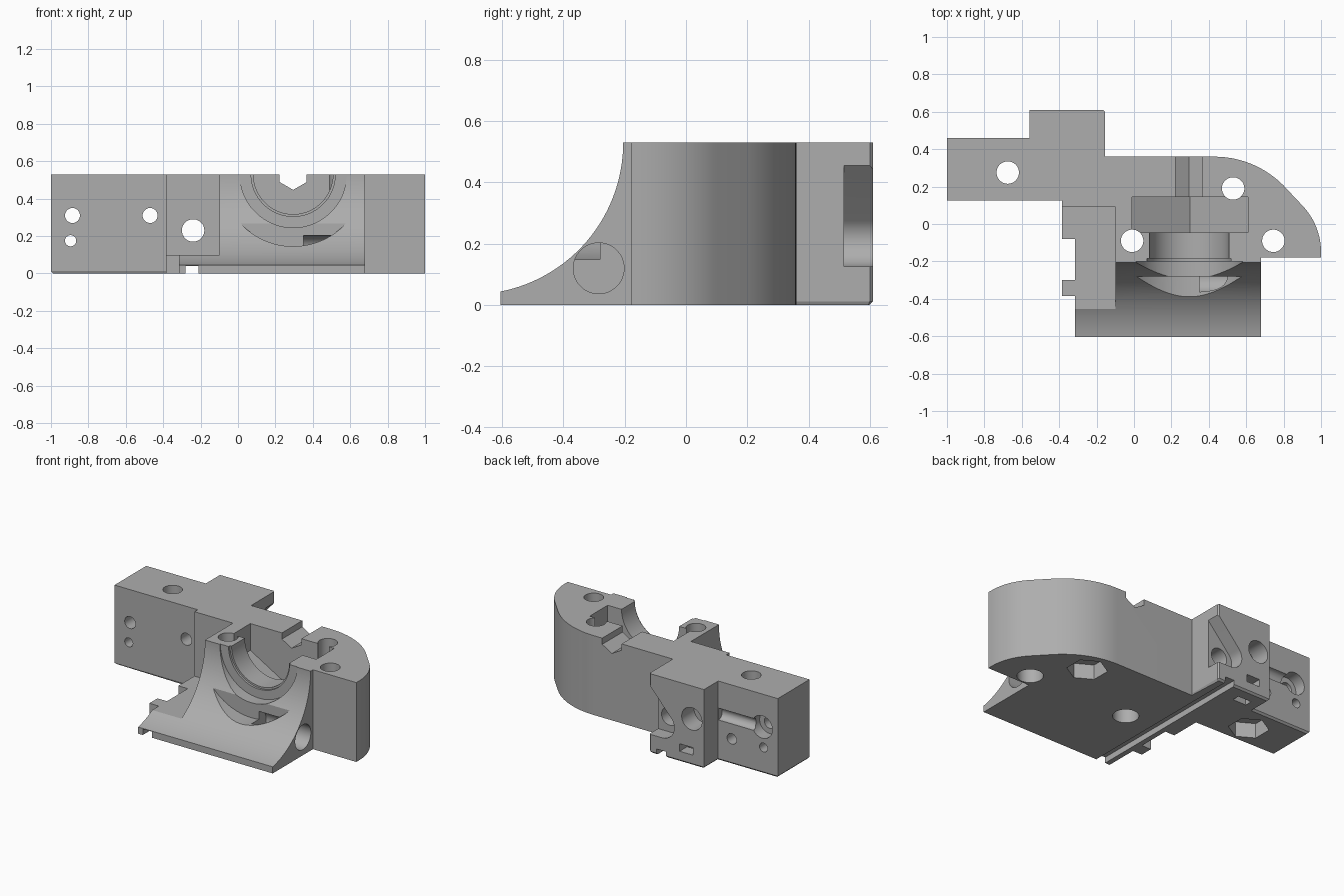
import bpy, bmesh
from math import cos, sin, radians, pi

cube = bpy.data.objects.get("Cube")
if cube:
    bpy.data.objects.remove(cube, do_unlink=True)

TOP = 0.53
grey = bpy.data.materials.new("plain_grey")
grey.use_nodes = True
GREY = (0.42, 0.42, 0.42, 1)
grey.diffuse_color = GREY
grey.node_tree.nodes["Principled BSDF"].inputs["Base Color"].default_value = GREY


def arc(cx, cy, r, a0, a1, n):
    steps = [radians(a0 + (a1 - a0) * i / n) for i in range(n + 1)]
    return [(cx + r * cos(a), cy + r * sin(a)) for a in steps]


def prism(name, profile, axis, lo, hi):
    """Extrude a flat profile along an axis; the profile uses the other two axes in order."""
    def place(p, d):
        return {"X": (d, p[0], p[1]), "Y": (p[0], d, p[1]), "Z": (p[0], p[1], d)}[axis]
    bm = bmesh.new()
    face = bm.faces.new([bm.verts.new(place(p, lo)) for p in profile])
    new = bmesh.ops.extrude_face_region(bm, geom=[face])["geom"]
    for v in new:
        if isinstance(v, bmesh.types.BMVert):
            v.co["XYZ".index(axis)] = hi
    bmesh.ops.recalc_face_normals(bm, faces=bm.faces)
    mesh = bpy.data.meshes.new(name)
    bm.to_mesh(mesh)
    bm.free()
    mesh.materials.append(grey)
    obj = bpy.data.objects.new(name, mesh)
    bpy.context.scene.collection.objects.link(obj)
    return obj


# Body outline with the rounded end
outline = [(-1, 0.125), (-0.385, 0.125), (-0.385, -0.08), (-0.315, -0.08),
           (-0.315, -0.3), (-0.385, -0.3), (-0.385, -0.385), (-0.315, -0.385),
           (-0.315, -0.605), (0.68, -0.605), (0.68, -0.18), (1, -0.18)]
outline += arc(0.64, -0.15, 0.36, 0, 45, 14) + arc(0.43, -0.16, 0.52, 45, 90, 14)
outline += [(-0.155, 0.36), (-0.155, 0.6), (-0.165, 0.61), (-0.56, 0.61),
            (-0.56, 0.46), (-1, 0.46)]
body = prism("extruder_body", outline, "Z", 0, TOP)

# Small chamfer under the mounting arm
bm = bmesh.new()
bm.from_mesh(body.data)
rim = []
for e in bm.edges:
    mid = (e.verts[0].co + e.verts[1].co) / 2
    if mid.z < 0.001 and (mid.x < -0.386 or mid.y > 0.37):
        rim.append(e)
bmesh.ops.bevel(bm, geom=rim, offset=0.012, segments=1, affect="EDGES")
bm.to_mesh(body.data)
bm.free()

bpy.context.view_layer.objects.active = body
body.select_set(True)


def cut(profile, axis, lo, hi):
    cutter = prism("cutter", profile, axis, lo, hi)
    cutter.hide_render = True
    mod = body.modifiers.new("cut", "BOOLEAN")
    mod.operation, mod.solver, mod.object = "DIFFERENCE", "EXACT", cutter
    bpy.ops.object.modifier_apply(modifier=mod.name)
    bpy.data.objects.remove(cutter, do_unlink=True)


def bore(axis, u, v, r, lo, hi, sides=40):
    turn = 30 if sides == 6 else 360 / sides / 2
    cut(arc(u, v, r, turn, turn + 360, sides)[:-1], axis, lo, hi)


def box(x0, x1, y0, y1, z0, z1):
    cut([(x0, y0), (x1, y0), (x1, y1), (x0, y1)], "Z", z0, z1)


# Curved front scoop and the low ledge beside it
bore("X", -0.7, TOP, 0.495, -0.5, 0.85, 128)
box(-0.6, -0.1, -0.8, 0.09, 0.1, 0.7)

# Half-round shaft seat, stepped from front to back
SX = 0.295
bore("Y", SX, TOP, 0.385, -0.9, -0.28, 96)
bore("Y", SX, TOP, 0.285, -0.4, -0.2, 80)
bore("Y", SX, TOP, 0.225, -0.3, -0.185, 80)
bore("Y", SX, TOP, 0.213, -0.3, -0.02, 80)
bore("Y", SX + 0.005, TOP, 0.358, -0.045, 0.145, 6)
bore("Y", SX, TOP, 0.083, 0.1, 0.5, 6)

# Vertical bolt holes with hexagonal or round pockets below
for x, y, r, sides in [(-0.675, 0.275, 0.125, 6), (0.53, 0.19, 0.125, 6),
                       (-0.01, -0.09, 0.08, 40), (0.745, -0.09, 0.08, 40)]:
    bore("Z", x, y, 0.06, -0.2, 0.8)
    bore("Z", x, y, r, -0.1, 0.1, sides)

# Teardrop recess at the back corner
drop = arc(-0.25, 0.215, 0.09, 138, 270, 20) + [(-0.1, 0.125), (-0.1, 0.516)]
cut(drop, "Y", 0.515, 0.75)

# Holes running front to back, two of them counterbored at the back
for x, z, r in [(-0.24, 0.23, 0.06), (-0.47, 0.31, 0.04),
                (-0.885, 0.31, 0.04), (-0.895, 0.175, 0.03)]:
    bore("Y", x, z, r, 0, 0.8)
bore("Y", -0.47, 0.31, 0.075, 0.48, 0.8)
bore("Y", -0.885, 0.31, 0.075, 0.38, 0.8)
bore("Y", -0.66, 0.17, 0.035, 0.36, 0.8)

# Side hole, wire groove and tie slots
bore("X", -0.285, 0.12, 0.083, 0.35, 0.8)
bore("X", 0.46, 0.31, 0.04, -0.88, -0.562, 24)
box(-0.28, -0.21, -0.8, 0.8, -0.1, 0.04)
box(-0.48, -0.38, 0.5, 0.8, 0.07, 0.12)
box(-0.48, -0.38, 0.48, 0.53, -0.1, 0.12)

bpy.ops.object.shade_smooth_by_angle(angle=pi / 7)
